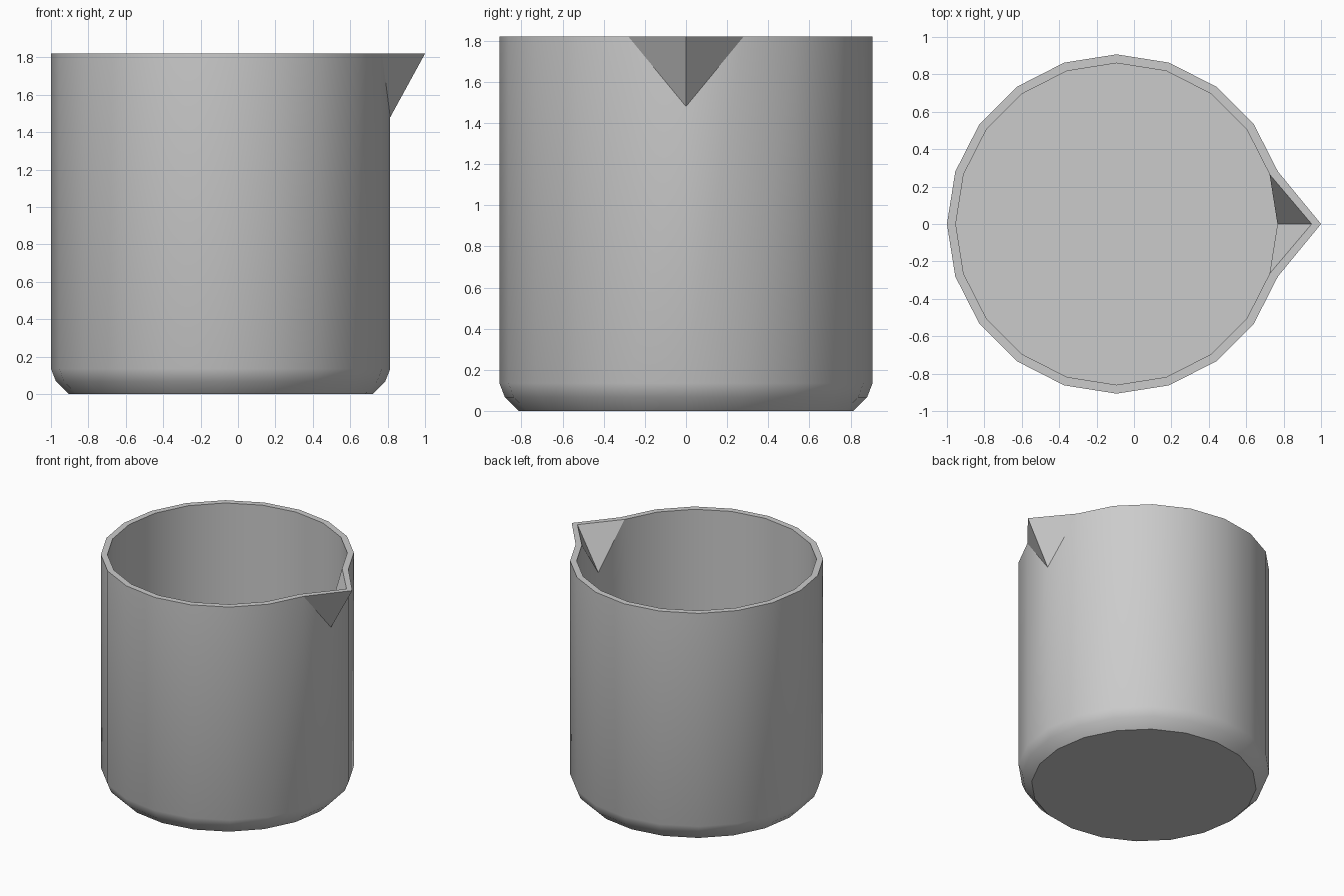
import bpy, bmesh
from math import cos, sin, tau

if "Cube" in bpy.data.objects:
    bpy.data.objects.remove(bpy.data.objects["Cube"])

SIDES, CX, TOP = 20, -0.093, 1.82
bm = bmesh.new()


def ring(radius, z):
    return [bm.verts.new((CX + radius * cos(tau * i / SIDES),
                          radius * sin(tau * i / SIDES), z)) for i in range(SIDES)]


def shell(profile, spout_z, tip_x):
    """Wall from a (radius, z) profile; the column at angle 0 folds out into a spout."""
    rings = [ring(r, z) for r, z in profile]
    bm.faces.new(rings[0])
    for a, b in zip(rings, rings[1:]):
        for i in range(SIDES):
            j = (i + 1) % SIDES
            bm.faces.new((a[i], a[j], b[j], b[i]))
    rim = rings[-1]
    # lower the front column to the spout's root, then add the two spout triangles
    root = rim[0]
    root.co.z = spout_z
    tip = bm.verts.new((tip_x, 0, TOP))
    for side in (rim[1], rim[-1]):
        bm.faces.new((root, side, tip))
    return [tip] + rim[1:]


# outer wall with rounded foot, inner wall with flat floor
outer = shell([(0.812, 0), (0.88, 0.067), (0.907, 0.135), (0.907, TOP)], 1.48, 1.0)
inner = shell([(0.86, 0.08), (0.86, TOP)], 1.49, 0.95)

# flat rim joining both walls
for i in range(SIDES):
    j = (i + 1) % SIDES
    bm.faces.new((outer[i], outer[j], inner[j], inner[i]))

bmesh.ops.recalc_face_normals(bm, faces=bm.faces)
mesh = bpy.data.meshes.new("beaker")
bm.to_mesh(mesh)
bm.free()
beaker = bpy.data.objects.new("beaker", mesh)
bpy.context.collection.objects.link(beaker)
bpy.context.view_layer.objects.active = beaker
beaker.select_set(True)
bpy.ops.object.shade_smooth_by_angle(angle=0.52)
